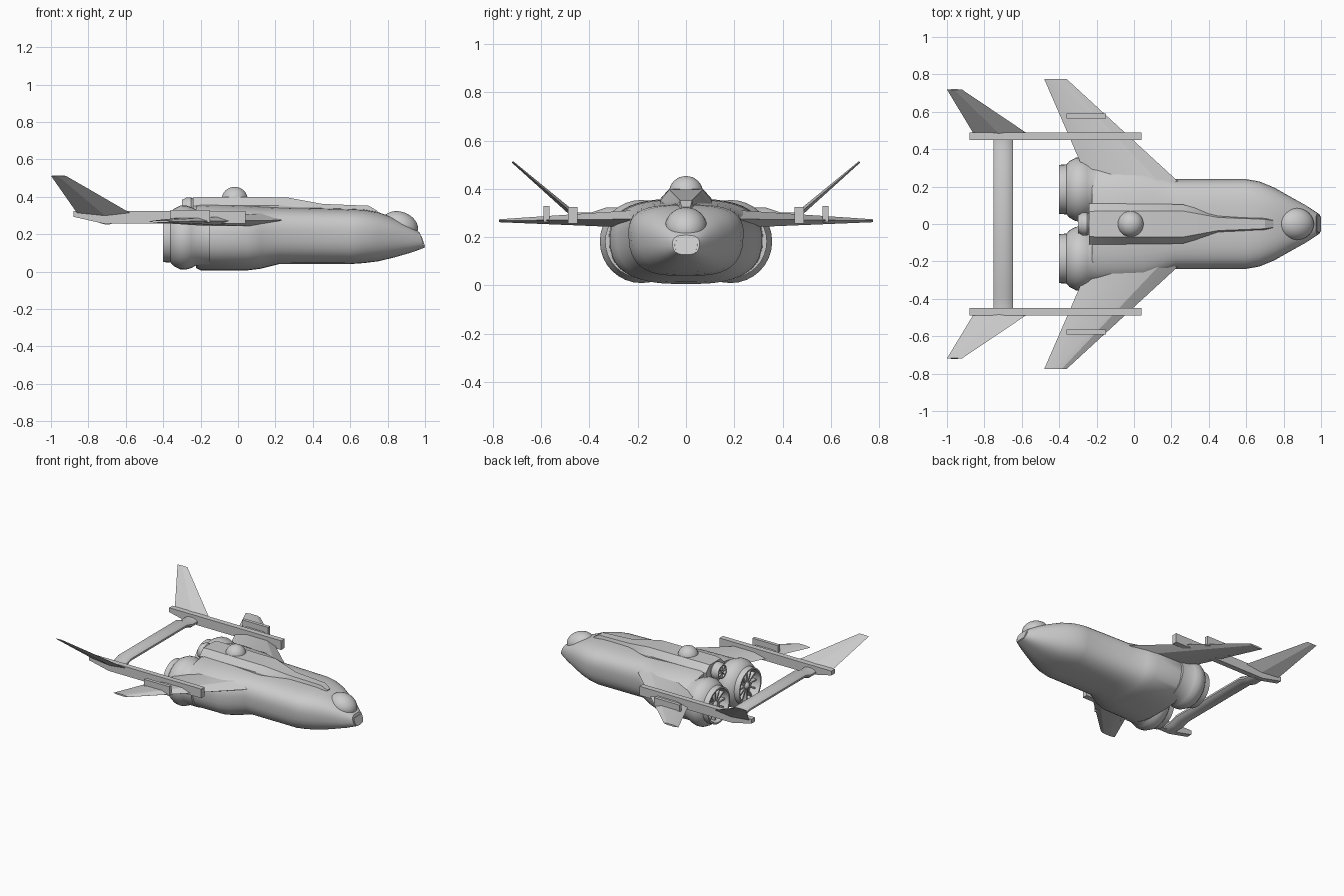
import bpy, bmesh, math

if "Cube" in bpy.data.objects:
    bpy.data.objects.remove(bpy.data.objects["Cube"])

TAU = 2 * math.pi


def make(name, bm, smooth=35):
    bmesh.ops.recalc_face_normals(bm, faces=bm.faces)
    me = bpy.data.meshes.new(name)
    bm.to_mesh(me)
    bm.free()
    ob = bpy.data.objects.new(name, me)
    bpy.context.collection.objects.link(ob)
    bpy.ops.object.select_all(action='DESELECT')
    ob.select_set(True)
    bpy.context.view_layer.objects.active = ob
    if smooth:
        bpy.ops.object.shade_smooth_by_angle(angle=math.radians(smooth))
    return ob


def skin(bm, rings, caps=True):
    """Join matching closed rings of points into a tube."""
    vs = [[bm.verts.new(p) for p in r] for r in rings]
    n = len(vs[0])
    for a, b in zip(vs, vs[1:]):
        for i in range(n):
            bm.faces.new((a[i], a[(i + 1) % n], b[(i + 1) % n], b[i]))
    if caps:
        bm.faces.new(vs[0])
        bm.faces.new(vs[-1])


def loft(name, rings, smooth=35):
    bm = bmesh.new()
    skin(bm, rings)
    return make(name, bm, smooth)


def box(name, x0, x1, y0, y1, z0, z1):
    return loft(name, [[(x, y0, z0), (x, y1, z0), (x, y1, z1), (x, y0, z1)]
                       for x in (x0, x1)], 0)


def dome(name, loc, size):
    bm = bmesh.new()
    bmesh.ops.create_uvsphere(bm, u_segments=32, v_segments=16, radius=1)
    for v in bm.verts:
        v.co = [c + s * p for c, s, p in zip(loc, size, v.co)]
    return make(name, bm, 40)


# Fuselage: rounded sections (x, half width, bottom, top, roundness, lower taper, slant)
def section(x, w, z0, z1, n, taper, slant, count=40):
    pts = []
    for i in range(count):
        a = TAU * (i + .5) / count
        c, s = math.cos(a), math.sin(a)
        u = math.copysign(abs(c) ** (2 / n), c)
        v = math.copysign(abs(s) ** (2 / n), s)
        k = 1 + taper * min(v, 0)
        pts.append((x - slant * v, w * u * k, (z0 + z1) / 2 + (z1 - z0) / 2 * v))
    return pts


stations = [(-.225, .305, .02, .35, 2.8, .05, 0), (-.2, .32, .006, .36, 2.8, .05, 0),
            (.05, .315, .006, .355, 2.8, .05, 0), (.12, .29, .015, .35, 2.9, .08, 0),
            (.22, .24, .04, .345, 3.2, .12, 0), (.6, .24, .04, .335, 3.2, .12, 0),
            (.67, .228, .045, .332, 3.0, .12, 0), (.75, .195, .055, .318, 2.9, .12, 0),
            (.83, .15, .075, .29, 2.8, .1, .004), (.92, .1, .102, .25, 2.8, .1, .008),
            (.985, .056, .128, .208, 3, .1, .013)]
loft("fuselage", [section(*s) for s in stations], 32)

# Nose port, a shallow hexagonal plate on the slanted tip
hexa = [(-.05, .168), (-.04, .19), (.04, .19), (.05, .168), (.04, .135), (-.04, .135)]
loft("nose_port", [[(x - (z - .168) * .33, y * k, z) for y, z in hexa]
                   for x, k in ((.96, 1), (.989, .95))], 0)

# Raised spine: (x, lower half width, upper half width, top)
spine = [(-.24, .11, .065, .395), (-.2, .11, .07, .4), (.26, .105, .07, .397),
         (.45, .05, .035, .362), (.7, .035, .025, .352), (.745, .028, .018, .325)]
loft("spine", [[(x, -a, .24), (x, -a, z - .045), (x, -b, z), (x, b, z), (x, a, z - .045),
                (x, a, .24)] for x, a, b, z in spine], 20)
dome("spine_dome", (-.018, 0, .385), (.07, .07, .068))

# Cockpit canopy, tilted down toward the nose
canopy = dome("canopy", (0, 0, 0), (.1, .086, .075))
canopy.location = (.865, 0, .245)
canopy.rotation_euler = (0, math.radians(20), 0)


# Engines: lathed hollow shell with hub and fan blades
def engine(name, cy, cz, profile, depth, r_in, hub, blades):
    bm = bmesh.new()
    skin(bm, [[(x, cy + r * math.cos(TAU * i / 32), cz + r * math.sin(TAU * i / 32))
               for i in range(32)] for x, r in profile])
    make(name, bm, 32)
    dome(name + "_hub", (depth, cy, cz), (hub * 1.2, hub, hub))
    bm = bmesh.new()
    for k in range(blades):
        a = TAU * k / blades
        c, s = math.cos(a), math.sin(a)
        t = r_in * .05
        rings = []
        for r in (hub * .7, r_in * 1.03):
            rings.append([(depth + dx, cy + r * c - d * s, cz + r * s + d * c)
                          for dx, d in ((-.018, -t), (-.018, t), (.01, t), (.01, -t))])
        skin(bm, rings)
    make(name + "_fan", bm, 0)


big = [(-.15, .15), (-.225, .15), (-.25, .163), (-.28, .172), (-.31, .17), (-.345, .152),
       (-.36, .134), (-.4, .131), (-.4, .12), (-.34, .112), (-.335, .11)]
small = [(-.2, .05), (-.235, .05), (-.25, .062), (-.275, .062), (-.29, .052), (-.3, .05),
         (-.3, .042), (-.27, .04)]
for side, s in (("left", 1), ("right", -1)):
    engine("engine_" + side, s * .185, .182, big, -.352, .115, .03, 12)
engine("engine_small", 0, .335, small, -.28, .041, .012, 8)


# Wings, booms, tail fins and wing pods on both sides
def foil(le, te, y, z, h):
    """Thin six-sided wing section between leading and trailing edge."""
    d = te - le
    return [(le, y, z), (le + d * .22, y, z + h), (le + d * .7, y, z + h), (te, y, z),
            (te - d * .3, y, z - h), (le + d * .22, y, z - h)]


for side, s in (("left", 1), ("right", -1)):
    loft("wing_" + side, [foil(.28, -.22, s * .185, .277, .042),
                          foil(.222, -.248, s * .24, .275, .035),
                          foil(-.36, -.48, s * .775, .268, .006)], 20)
    boom = [(-.88, .325), (.04, .325), (.04, .257), (-.72, .257), (-.88, .293)]
    loft("boom_" + side, [[(x, s * y, z) for x, z in boom] for y in (.449, .489)], 0)
    # fin leans outward; its thickness is across the lean
    fin = []
    for x0, x1, y, z, t in ((-.55, -.85, .47, .298, .012), (-.92, -1, .719, .512, .004)):
        xm = (x0 + x1) / 2
        fin.append([(x0, s * y, z), (xm, s * (y - t * .66), z + t * .75), (x1, s * y, z),
                    (xm, s * (y + t * .66), z - t * .75)])
    loft("tail_fin_" + side, fin, 0)
    y0, y1 = sorted((s * .565, s * .59))
    box("wing_pod_" + side, -.36, -.15, y0, y1, .262, .33)

# Cross beam between the booms, stepped near its ends
path = [(-.46, .278), (-.39, .278), (-.33, .298), (.33, .298), (.39, .278), (.46, .278)]
loft("cross_beam", [[(-.7 + .054 * math.cos(TAU * (i + .5) / 12), y,
                      z + .026 * math.sin(TAU * (i + .5) / 12)) for i in range(12)]
                    for y, z in path], 32)
